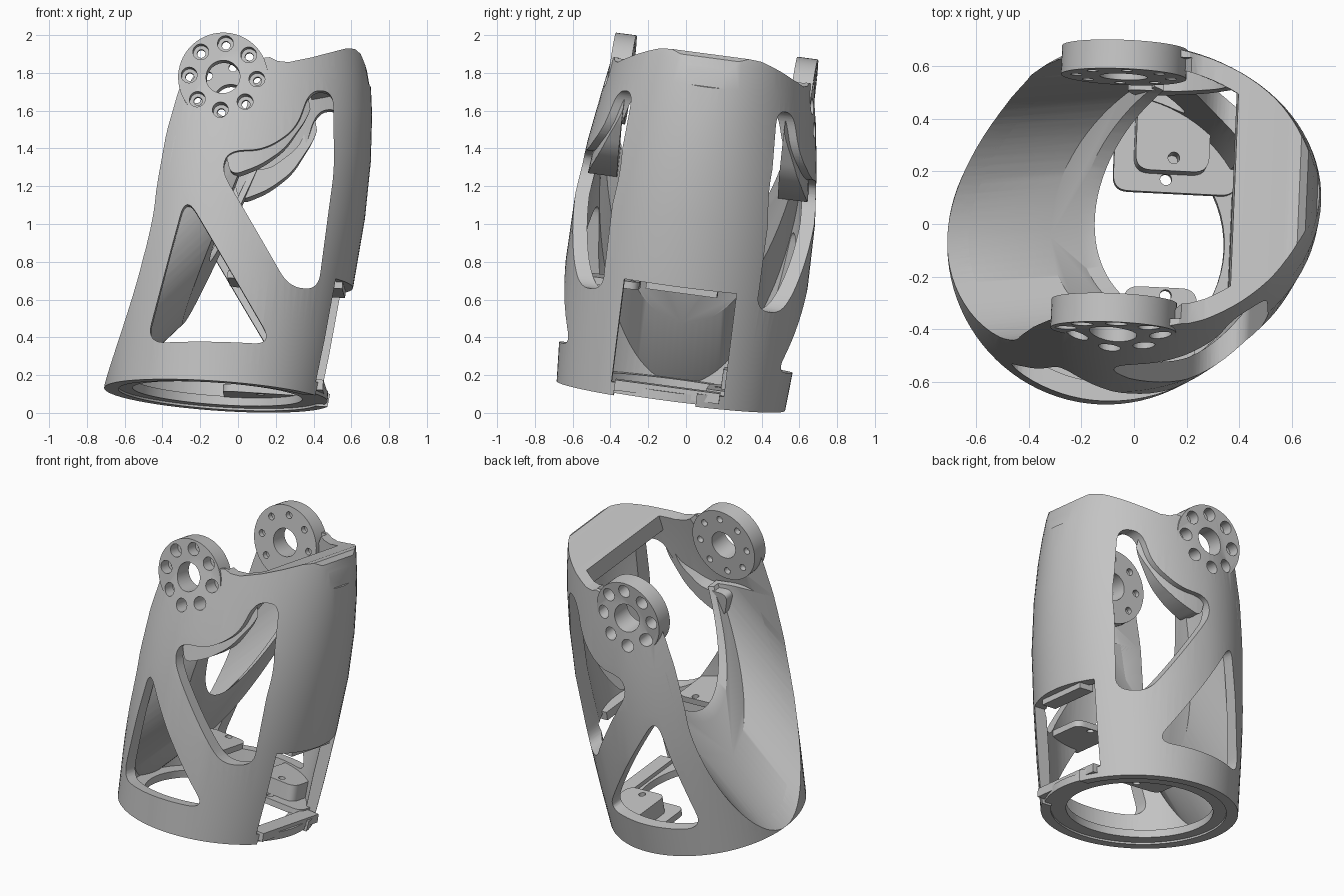
import bpy, bmesh, math
from mathutils import Vector, Matrix

cube = bpy.data.objects.get("Cube")
if cube:
    bpy.data.objects.remove(cube, do_unlink=True)

TONE = (0.55, 0.55, 0.55, 1)
grey = bpy.data.materials.new("satin grey")
grey.use_nodes = True
grey.diffuse_color = TONE
grey.node_tree.nodes["Principled BSDF"].inputs["Base Color"].default_value = TONE


def make(name, bm):
    bmesh.ops.recalc_face_normals(bm, faces=bm.faces)
    bmesh.ops.triangulate(bm, faces=bm.faces)
    me = bpy.data.meshes.new(name)
    bm.to_mesh(me)
    bm.free()
    me.materials.append(grey)
    ob = bpy.data.objects.new(name, me)
    bpy.context.collection.objects.link(ob)
    return ob


def loft(name, rings):
    bm = bmesh.new()
    rows = [[bm.verts.new(p) for p in ring] for ring in rings]
    n = len(rows[0])
    for a, b in zip(rows, rows[1:]):
        for i in range(n):
            bm.faces.new((a[i], a[(i + 1) % n], b[(i + 1) % n], b[i]))
    bm.faces.new(rows[0])
    bm.faces.new(rows[-1])
    return make(name, bm)


def prism(name, pts, y0, y1):
    return loft(name, [[(x, y, z) for x, z in pts] for y in (y0, y1)])


def box(name, lo, hi):
    return prism(name, [(lo[0], lo[2]), (hi[0], lo[2]), (hi[0], hi[2]), (lo[0], hi[2])], lo[1], hi[1])


def cylinder(name, start, end, r, n=48):
    start, end = Vector(start), Vector(end)
    q = (end - start).to_track_quat('Z', 'Y')
    ring = [q @ Vector((r * math.cos(2 * math.pi * i / n), r * math.sin(2 * math.pi * i / n), 0)) for i in range(n)]
    return loft(name, [[c + p for p in ring] for c in (start, end)])


def rounded(pts, r):
    out = []
    for i, p in enumerate(pts):
        p = Vector(p)
        a, b = Vector(pts[i - 1]) - p, Vector(pts[(i + 1) % len(pts)]) - p
        a, b = (d.normalized() * min(r, d.length * 0.45) for d in (a, b))
        for k in range(9):
            t = k / 8
            out.append(tuple(p + a * (1 - t) ** 2 + b * t ** 2))
    return out


def volume(me):
    bm = bmesh.new()
    bm.from_mesh(me)
    v = bm.calc_volume()
    bm.free()
    return v


def boolean(ob, other, op, keep=False):
    # Fall back to another solver if one loses the body
    before = ob.data.copy()
    v0 = volume(before)
    low, high = {'DIFFERENCE': (.01, 1.001), 'UNION': (.98, 9), 'INTERSECT': (.00001, 1.001)}[op]
    for solver in ('MANIFOLD', 'EXACT', 'FLOAT'):
        ob.data = before.copy()
        mod = ob.modifiers.new("bool", 'BOOLEAN')
        mod.operation, mod.object, mod.solver = op, other, solver
        bpy.context.view_layer.update()
        bpy.context.view_layer.objects.active = ob
        bpy.ops.object.modifier_apply(modifier=mod.name)
        if low * v0 < volume(ob.data) < high * v0:
            break
    if not keep:
        bpy.data.objects.remove(other, do_unlink=True)


# Tube body: height, radius towards +x, half width in y
PROFILE = [(0, .60, .61), (.3, .64, .63), (.65, .68, .645), (1, .715, .64), (1.3, .725, .61),
           (1.55, .715, .572), (1.7, .698, .548), (1.83, .675, .528), (1.95, .64, .51)]


def body(name, inset, extra):
    rings = []
    for k, (z, rx, ry) in enumerate(PROFILE):
        z += -extra if k == 0 else extra if k == len(PROFILE) - 1 else 0
        ring = []
        for i in range(96):
            a = 2 * math.pi * i / 96
            ring.append((((rx if math.cos(a) > 0 else .6) - inset) * math.cos(a), (ry - inset) * math.sin(a), z))
        rings.append(ring)
    return loft(name, rings)


outer = body("outer_helper", 0, 0)
liner = body("liner_helper", .04, 0)
shell = body("shell", 0, 0)

# Hollow bore that leaves a crescent lid on the tall side
bore = body("bore", .075, .2)
boolean(bore, prism("lid", [(.37, 1.66), (.9, 1.74), (.9, 2.4), (.37, 2.4)], -1, 1), 'DIFFERENCE')
boolean(shell, bore, 'DIFFERENCE')

# Wavy top edge
BX, BZ, BR = -.06, 1.63, .235
arc = [(BX + BR * math.cos(math.radians(a)), BZ + BR * math.sin(math.radians(a))) for a in range(180, 20, -10)]
top = [(-1, 2.2), (-1, BZ)] + arc + [(.18, 1.755), (.22, 1.738), (.28, 1.738), (.4, 1.78), (.5, 1.825), (.57, 1.86),
                                     (.61, 1.868), (.64, 1.85), (.665, 1.8), (.69, 1.7), (1, 1.6), (1, 2.2)]
boolean(shell, prism("top_cut", top, -1, 1), 'DIFFERENCE')

# Slanted, open concave trough on the -x side
axis = Vector((.55, 0, .6)).normalized()
inward = Vector((axis.z, 0, -axis.x))


def trough(r, x_max, z_max=4, lift=0):
    # Swept U shape, stopped at a plane leaning towards +x
    section = [(r * math.cos(math.radians(a)), r * math.sin(math.radians(a))) for a in range(-90, 91, 4)]
    section += [(-2, r), (-2, -r)]
    centre = Vector((-.6, 0, lift)) - inward * .5
    t = loft("trough_cut", [[centre + axis * d + inward * n + Vector((0, y, 0)) for n, y in section]
                            for d in (-3, 3)])
    slant = [(-6, -4), (x_max - .35 * 4.5, -4), (x_max + .35 * (z_max - .5), z_max), (-6, z_max)]
    boolean(t, prism("limit", slant, -2, 2), 'INTERSECT')
    return t


# Thin trough panel with an upturned lip
panel = trough(.535, -.165, 1.3)
panel.name = "trough_panel"
boolean(panel, outer, 'INTERSECT', True)
boolean(panel, trough(.5, -.2), 'DIFFERENCE')
boolean(panel, trough(.5, 1, 4, .16), 'DIFFERENCE')
boolean(shell, trough(.5, -.25), 'DIFFERENCE')

# Windows through both sides
lower = rounded([(-.21, .98), (-.37, .19), (.305, .22)], .11)
upper = rounded([(.52, 1.61), (.555, 1.19), (.515, .545), (.365, .535), (-.03, 1.12), (0, 1.23),
                 (.19, 1.25), (.345, 1.38), (.40, 1.6)], .09)
for pts in (lower, upper):
    boolean(shell, prism("window_cut", pts, -1, 1), 'DIFFERENCE')

# Access notch in the tall side
boolean(shell, box("notch", (.3, -.30, .07), (1, .30, .625)), 'DIFFERENCE')
boolean(shell, box("notch_foot", (.3, -.28, -.1), (1, .16, .08)), 'DIFFERENCE')

# Joint bosses with counterbored bolt circle
for s in (-1, 1):
    boolean(shell, cylinder("boss", (BX, s * .43, BZ), (BX, s * .54, BZ), BR + .003, 64), 'UNION')
    boolean(shell, cylinder("bore", (BX, s * .3, BZ), (BX, s * .8, BZ), .09), 'DIFFERENCE')
    for k in range(8):
        a = k * math.pi / 4
        x, z = BX + .18 * math.cos(a), BZ + .18 * math.sin(a)
        for r, y in ((.022, .3), (.042, .465)):
            boolean(shell, cylinder("hole", (x, s * y, z), (x, s * .8, z), r, 24), 'DIFFERENCE')

# Floor ring
floor = cylinder("floor_ring", (0, 0, .012), (0, 0, .06), .585, 96)
boolean(floor, cylinder("cut", (0, 0, -1), (0, 0, 1), .45, 64), 'DIFFERENCE')
boolean(floor, trough(.51, -.25), 'DIFFERENCE')
parts = [shell, panel, floor]

# Recessed ledges under the upper windows' curved edge
ledge = rounded([(-.03, 1.27), (.17, 1.28), (.32, 1.41), (.38, 1.62), (.43, 1.62), (.40, 1.46),
                 (.29, 1.27), (.17, 1.17), (.02, 1.1)], .06)
for name, y0, y1 in (("front_ledge", -1, -.43), ("back_ledge", .43, 1)):
    ob = prism(name, ledge, y0, y1)
    boolean(ob, liner, 'INTERSECT', True)
    parts.append(ob)


# Inner mounting shelves with screw holes
def shelf(name, lo, hi, hole):
    outline = rounded([(lo[0], lo[1]), (hi[0], lo[1]), (hi[0], hi[1]), (lo[0], hi[1])], .06)
    ob = loft(name, [[(x, y, z) for x, y in outline] for z in (lo[2], hi[2])])
    boolean(ob, liner, 'INTERSECT', True)
    boolean(ob, cylinder("hole", (*hole, -1), (*hole, 3), .022, 24), 'DIFFERENCE')
    parts.append(ob)


shelf("front_shelf", (.04, -.7, .555), (.32, -.23, .595), (.2, -.26))
shelf("back_shelf", (.015, .2, .055), (.485, .7, .095), (.215, .25))
shelf("back_bracket", (.09, .27, .09), (.37, .7, .2), (.235, .32))

# Latch lugs around the notch
parts.append(box("upper_latch", (.53, -.18, .59), (.63, .2, .645)))
parts.append(box("lower_latch", (.47, -.28, .03), (.57, .28, .085)))
for helper in (outer, liner):
    bpy.data.objects.remove(helper, do_unlink=True)

# Lean the whole assembly
w = Vector((.07, .13, 1)).normalized()
v = Vector((.05, 1, 0))
v = (v - w * v.dot(w)).normalized()
lean = Matrix.Translation((-.11, -.08, .09)) @ Matrix((v.cross(w), v, w)).transposed().to_4x4()
for ob in parts:
    ob.data.transform(lean)
    bpy.ops.object.select_all(action='DESELECT')
    ob.select_set(True)
    bpy.context.view_layer.objects.active = ob
    bpy.ops.object.shade_smooth_by_angle(angle=math.radians(32))
